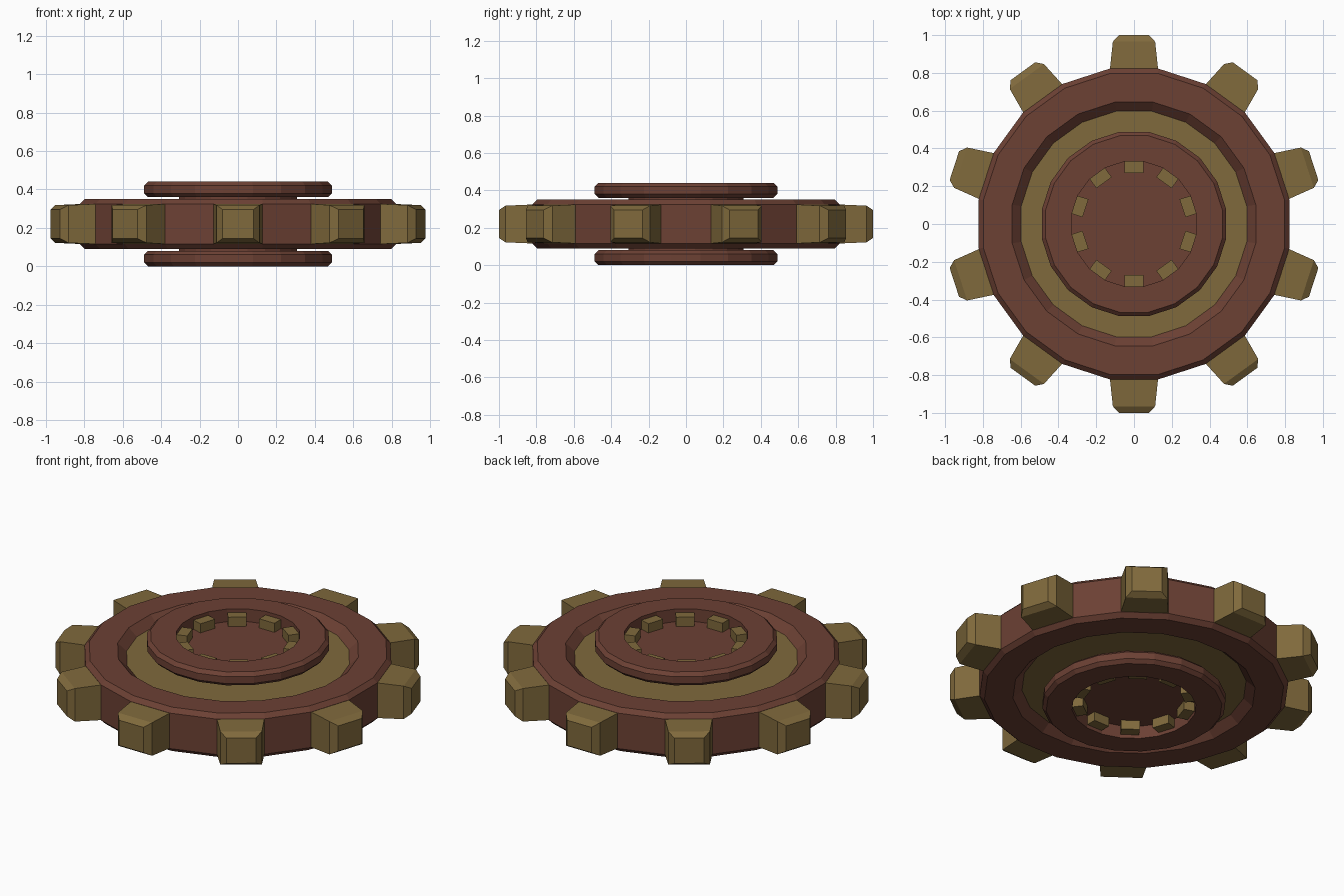
import bpy, bmesh
from math import cos, pi, radians
from mathutils import Matrix, Vector

cube = bpy.data.objects.get("Cube")
if cube:
    bpy.data.objects.remove(cube, do_unlink=True)

SIDES = 20      # facets around the wheel
TEETH = 10
MID = 0.22      # height of the wheel's middle plane


def make_material(name, rgb):
    mat = bpy.data.materials.new(name)
    mat.use_nodes = True
    mat.diffuse_color = (*rgb, 1)
    bsdf = next(n for n in mat.node_tree.nodes if n.type == "BSDF_PRINCIPLED")
    bsdf.inputs["Base Color"].default_value = (*rgb, 1)
    return mat


BROWN = make_material("red_brown", (0.150, 0.052, 0.034))
GOLD = make_material("dull_gold", (0.215, 0.142, 0.045))


def finish(name, bm, *mats):
    bmesh.ops.recalc_face_normals(bm, faces=bm.faces)
    mesh = bpy.data.meshes.new(name)
    bm.to_mesh(mesh)
    bm.free()
    for mat in mats:
        mesh.materials.append(mat)
    obj = bpy.data.objects.new(name, mesh)
    obj.location.z = MID
    bpy.context.collection.objects.link(obj)
    return obj


def lathe(name, profile, *mats, gold_span=None):
    """Turn (flat radius, height) points; faces inside gold_span become gold."""
    bm = bmesh.new()
    turn = Matrix.Rotation(pi / SIDES, 3, "Z")
    scale = 1 / cos(pi / SIDES)
    verts = [bm.verts.new(turn @ Vector((r * scale, 0, z))) for r, z in profile]
    edges = [bm.edges.new(pair) for pair in zip(verts, verts[1:])]
    bmesh.ops.spin(bm, geom=verts + edges, cent=(0, 0, 0), axis=(0, 0, 1),
                   angle=2 * pi, steps=SIDES, use_merge=True)
    bmesh.ops.remove_doubles(bm, verts=bm.verts, dist=1e-4)
    if gold_span:
        low, high = gold_span
        for face in bm.faces:
            radii = [v.co.xy.length / scale for v in face.verts]
            if min(radii) > low - 0.01 and max(radii) < high + 0.01:
                face.material_index = 1
    return finish(name, bm, *mats)


def loft_block(name, sections, angle, mat, z=0):
    """Block along +x from (distance, half width, half height) sections."""
    bm = bmesh.new()
    loops = [[bm.verts.new((d, sy * w, z + sz * h))
              for sy, sz in ((-1, -1), (1, -1), (1, 1), (-1, 1))]
             for d, w, h in sections]
    for a, b in zip(loops, loops[1:]):
        for i in range(4):
            j = (i + 1) % 4
            bm.faces.new((a[i], a[j], b[j], b[i]))
    bm.faces.new(loops[0])
    bm.faces.new(loops[-1])
    bm.transform(Matrix.Rotation(angle, 4, "Z"))
    return finish(name, bm, mat)


# Rim disc with a gold channel sunk into both sides
half = [(0, 0.085), (0.30, 0.085), (0.597, 0.085), (0.645, 0.13),
        (0.797, 0.13), (0.822, 0.105)]
lathe("rim_disc", half + [(r, -z) for r, z in reversed(half)], BROWN, GOLD,
      gold_span=(0.30, 0.597))

# Neck and chamfered hollow collar on each side
for side, s in (("upper", 1), ("lower", -1)):
    collar = [(0, 0.145), (0.33, 0.145), (0.33, 0.22), (0.468, 0.22),
              (0.488, 0.20), (0.488, 0.16), (0.468, 0.14), (0.307, 0.14),
              (0.307, 0.08), (0, 0.08)]
    lathe(side + "_collar", [(r, s * z) for r, z in collar], BROWN)

# Outer teeth, and small studs inside both collars
for k in range(TEETH):
    angle = radians(90) + 2 * pi * k / TEETH
    loft_block(f"tooth_{k + 1}", [(0.78, 0.129, 0.104), (0.825, 0.127, 0.104),
                                  (0.965, 0.112, 0.098), (1.0, 0.08, 0.075)],
               angle, GOLD)
    for side, s in (("upper", 1), ("lower", -1)):
        loft_block(f"{side}_stud_{k + 1}", [(0.27, 0.05, 0.028), (0.335, 0.05, 0.028)],
                   angle, GOLD, z=s * 0.171)
